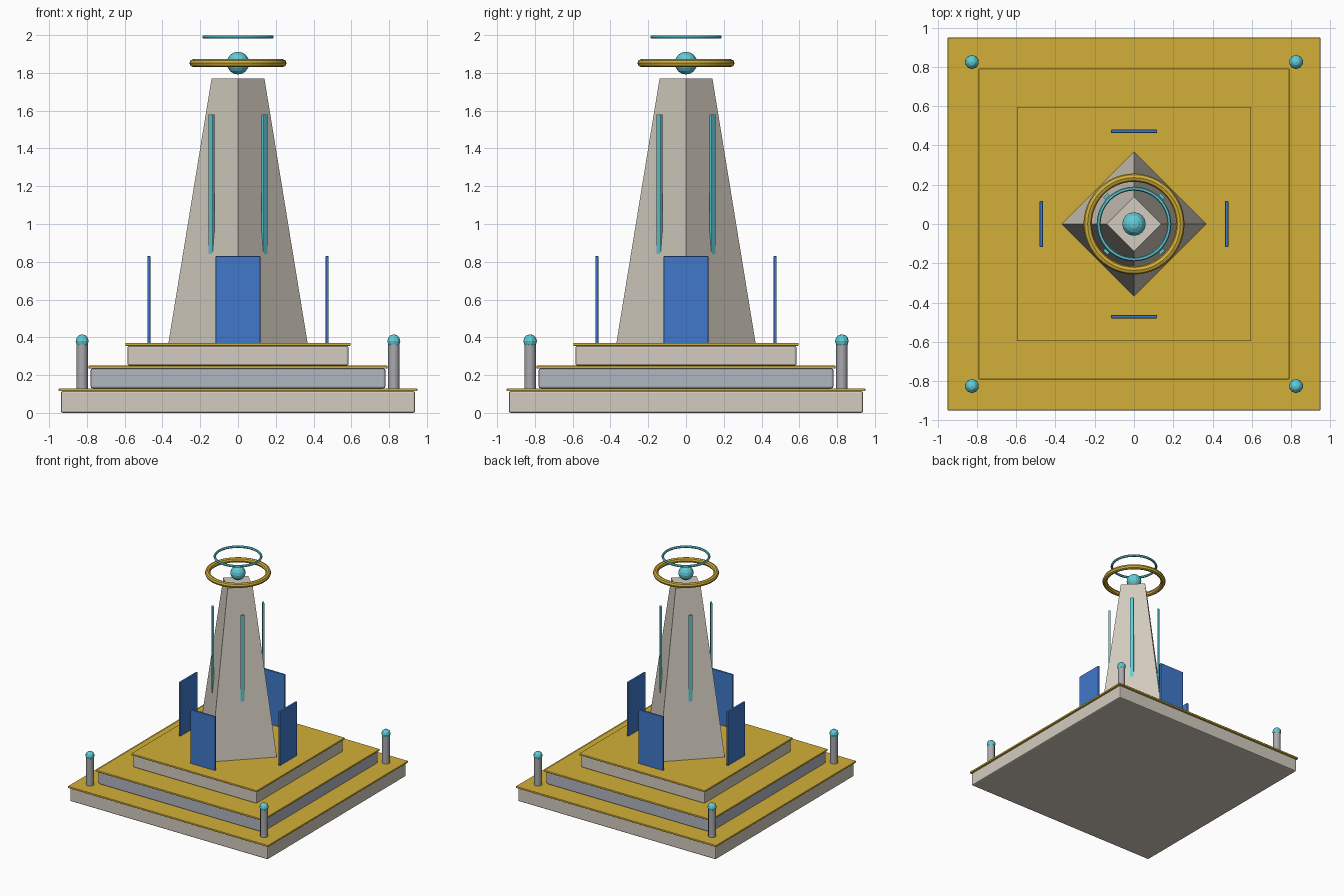
import bpy
from math import pi, radians, cos, sin

cube = bpy.data.objects.get("Cube")
if cube:
    bpy.data.objects.remove(cube)


def material(name, r, g, b):
    m = bpy.data.materials.new(name)
    m.use_nodes = True
    m.diffuse_color = (r, g, b, 1)
    m.node_tree.nodes["Principled BSDF"].inputs["Base Color"].default_value = (r, g, b, 1)
    return m


stone = material("warm stone", 0.65, 0.60, 0.52)
slate = material("cool grey stone", 0.44, 0.47, 0.53)
gold = material("gold", 0.65, 0.43, 0.04)
blue = material("banner blue", 0.05, 0.19, 0.60)
teal = material("glowing teal", 0.12, 0.60, 0.67)
steel = material("post grey", 0.40, 0.40, 0.42)


def finish(name, mat, smooth=False):
    ob = bpy.context.object
    ob.name = ob.data.name = name
    ob.data.materials.append(mat)
    if smooth:
        bpy.ops.object.shade_smooth_by_angle(angle=radians(35))
    return ob


def box(name, mat, size, loc, turn=0, bevel=0):
    bpy.ops.mesh.primitive_cube_add(size=1, location=loc, rotation=(0, 0, turn))
    ob = bpy.context.object
    ob.scale = size
    bpy.ops.object.transform_apply(location=False, rotation=False, scale=True)
    if bevel:
        mod = ob.modifiers.new("Bevel", 'BEVEL')
        mod.width, mod.segments = bevel, 2
    return finish(name, mat)


def ball(name, mat, radius, loc, segments, rings):
    bpy.ops.mesh.primitive_uv_sphere_add(segments=segments, ring_count=rings,
                                         radius=radius, location=loc)
    return finish(name, mat)


def ring(name, mat, major, minor, z, sides):
    bpy.ops.mesh.primitive_torus_add(major_radius=major, minor_radius=minor,
                                     major_segments=48, minor_segments=sides,
                                     location=(0, 0, z))
    return finish(name, mat)


# Three stepped tiers, each capped with a gold trim
tiers = [("lower", 0.938, 0.0, stone), ("middle", 0.78, 0.13, slate), ("upper", 0.585, 0.25, stone)]
for label, half, z, mat in tiers:
    top = z + (0.115 if z == 0 else 0.105)
    box(label + "_tier", mat, (2 * half, 2 * half, top - z), (0, 0, (z + top) / 2), bevel=0.01)
    rim = 2 * half + 0.022
    box(label + "_trim", gold, (rim, rim, 0.015), (0, 0, top + 0.0075), bevel=0.003)

# Four-sided tapering tower with its corners on the axes
bpy.ops.mesh.primitive_cone_add(vertices=4, radius1=0.37, radius2=0.14, depth=1.41,
                                location=(0, 0, 1.065))
finish("tower", stone)

# Blue panels facing each side, teal light strips on the tower's faces, corner posts
for i in range(4):
    a = i * pi / 2
    box(f"panel_{i + 1}", blue, (0.016, 0.236, 0.467), (0.472 * cos(a), 0.472 * sin(a), 0.5965), a, 0.003)

    d = a + pi / 4
    box(f"light_strip_{i + 1}", teal, (0.015, 0.031, 0.74), (0.199 * cos(d), 0.199 * sin(d), 1.21), d, 0.002)

    x, y = 1.167 * cos(d), 1.167 * sin(d)
    bpy.ops.mesh.primitive_cylinder_add(vertices=12, radius=0.03, depth=0.25, location=(x, y, 0.252))
    finish(f"corner_post_{i + 1}", steel, True)
    ball(f"post_globe_{i + 1}", teal, 0.036, (x, y, 0.38), 10, 6)

# Floating orb and the two rings above the tower
ball("orb", teal, 0.06, (0, 0, 1.852), 16, 8)
ring("gold_ring", gold, 0.236, 0.021, 1.852, 8)
ring("teal_ring", teal, 0.18, 0.01, 1.99, 6)
